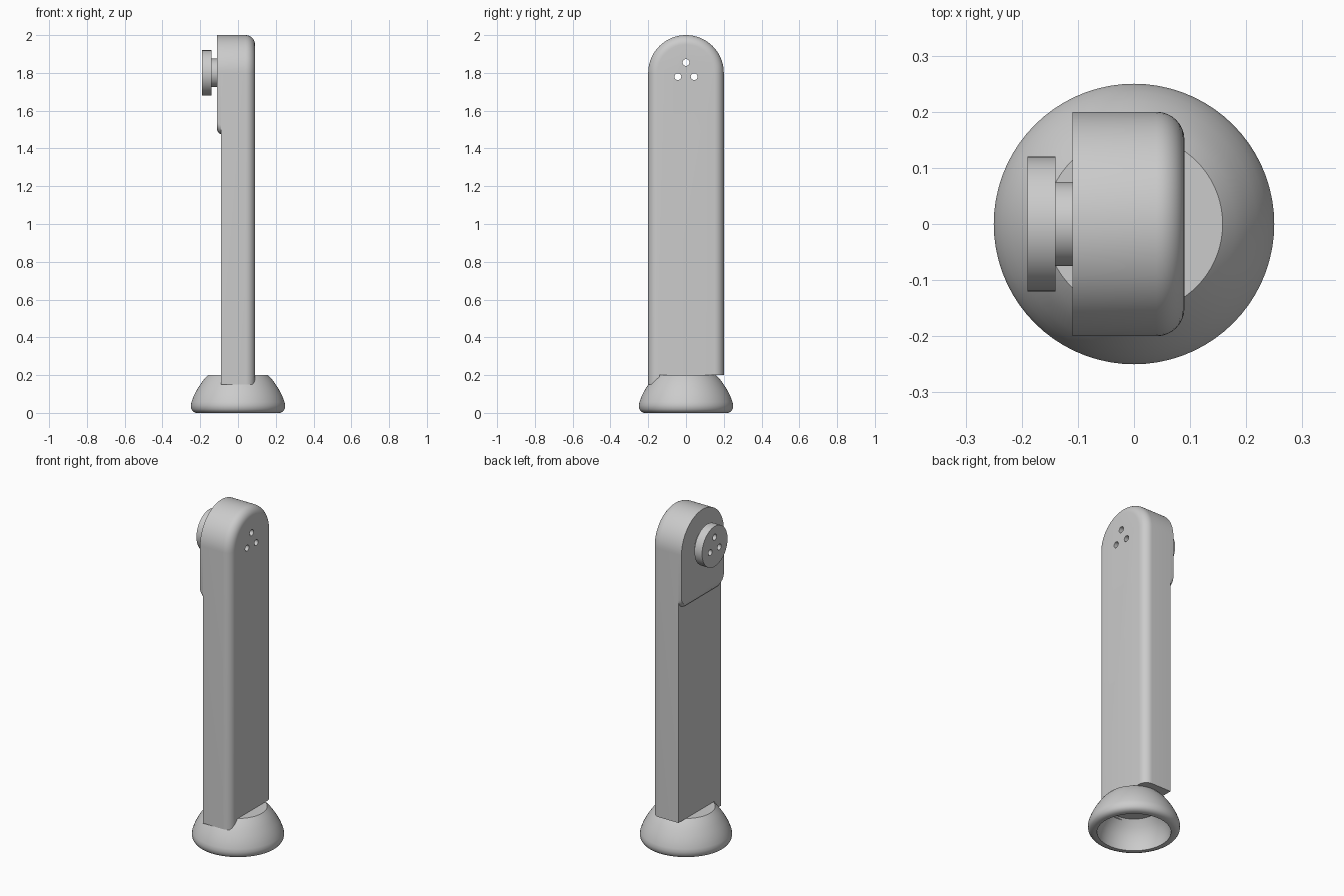
import bpy
import bmesh
from math import sin, cos, pi, radians
from mathutils import Matrix

cube = bpy.data.objects.get("Cube")
if cube:
    bpy.data.objects.remove(cube)

grey = bpy.data.materials.new("matte grey")
grey.use_nodes = True
grey.diffuse_color = (0.6, 0.6, 0.6, 1)
grey.node_tree.nodes["Principled BSDF"].inputs["Base Color"].default_value = (0.6, 0.6, 0.6, 1)

PIVOT_Z = 1.8


def finish(name, bm):
    bmesh.ops.recalc_face_normals(bm, faces=bm.faces)
    mesh = bpy.data.meshes.new(name)
    bm.to_mesh(mesh)
    bm.free()
    mesh.materials.append(grey)
    obj = bpy.data.objects.new(name, mesh)
    bpy.context.collection.objects.link(obj)
    return obj


def activate(obj):
    bpy.ops.object.select_all(action="DESELECT")
    obj.select_set(True)
    bpy.context.view_layer.objects.active = obj


def smooth(obj):
    activate(obj)
    bpy.ops.object.shade_smooth_by_angle(angle=radians(35))


def outline(r, bottom, corner=0):
    """Round-topped plate outline in (y, z), with optional rounded lower corners."""
    pts = [(r * cos(i * pi / 40), PIVOT_Z + r * sin(i * pi / 40)) for i in range(41)]
    if not corner:
        return pts + [(-r, bottom), (r, bottom)]
    for side, start in ((-1, pi), (1, 1.5 * pi)):
        for i in range(9):
            a = start + i * pi / 16
            pts.append((side * (r - corner) + corner * cos(a),
                        bottom + corner + corner * sin(a)))
    return pts


def loft(name, rings):
    """Skin a list of (x, outline) rings and cap both ends."""
    bm = bmesh.new()
    loops = [[bm.verts.new((x, y, z)) for y, z in pts] for x, pts in rings]
    for a, b in zip(loops, loops[1:]):
        for i in range(len(a)):
            j = (i + 1) % len(a)
            bm.faces.new((a[i], a[j], b[j], b[i]))
    bm.faces.new(loops[0])
    bm.faces.new(loops[-1])
    return finish(name, bm)


def add_disc(bm, x0, x1, r, y=0, z=PIVOT_Z, segments=64):
    place = Matrix.Translation(((x0 + x1) / 2, y, z)) @ Matrix.Rotation(pi / 2, 4, "Y")
    bmesh.ops.create_cone(bm, cap_ends=True, segments=segments, radius1=r,
                          radius2=r, depth=x1 - x0, matrix=place)


# Arm with a rounded edge on one side
edge = [(0.04 + 0.05 * sin(i * pi / 16), 0.15 + 0.05 * cos(i * pi / 16)) for i in range(9)]
arm = loft("arm", [(-0.09, outline(0.2, 0.2))] + [(x, outline(r, 0.2)) for x, r in edge])

# Raised pad behind the knob
pad = loft("head_pad", [(-0.11, outline(0.2, 1.495, 0.05)),
                        (-0.10, outline(0.2, 1.48, 0.05)),
                        (-0.09, outline(0.2, 1.475, 0.05))])

# Knob: narrow stem and wide cap
bm = bmesh.new()
add_disc(bm, -0.14, -0.11, 0.075)
stem = finish("knob_stem", bm)
bm = bmesh.new()
add_disc(bm, -0.19, -0.14, 0.12)
cap = finish("knob_cap", bm)

# Three holes through the whole head
bm = bmesh.new()
for y, z in ((0, 1.855), (0.043, 1.78), (-0.043, 1.78)):
    add_disc(bm, -0.3, 0.3, 0.018, y, z, 24)
cutter = finish("hole_cutter", bm)
cutter.hide_render = True
for part in (arm, pad, stem, cap):
    mod = part.modifiers.new("holes", "BOOLEAN")
    mod.operation = "DIFFERENCE"
    mod.solver = "EXACT"
    mod.object = cutter
    activate(part)
    bpy.ops.object.modifier_apply(modifier=mod.name)
    smooth(part)
bpy.data.objects.remove(cutter)

# Foot of the arm running down into the base on the front side
bm = bmesh.new()
low = [(-0.09, -0.2), (-0.09, -0.14), (0.09, -0.14), (0.09, -0.15)]
low += [(0.04 + 0.05 * cos(i * pi / 16), -0.15 - 0.05 * sin(i * pi / 16)) for i in range(1, 9)]
face = bm.faces.new([bm.verts.new((x, y, 0.15)) for x, y in low])
lifted = bmesh.ops.extrude_face_region(bm, geom=[face])["geom"]
bmesh.ops.translate(bm, vec=(0, 0, 0.05),
                    verts=[v for v in lifted if isinstance(v, bmesh.types.BMVert)])
smooth(finish("arm_foot", bm))

# Hollow domed base, spun from its wall profile
profile = [(0, 0.2), (0.158, 0.2), (0.18, 0.178), (0.2, 0.15), (0.219, 0.12),
           (0.235, 0.088), (0.246, 0.058), (0.25, 0.04), (0.247, 0.02),
           (0.238, 0.007), (0.222, 0), (0.2, 0), (0.198, 0.04), (0.185, 0.085),
           (0.165, 0.125), (0.135, 0.16), (0, 0.16)]
bm = bmesh.new()
verts = [bm.verts.new((r, 0, z)) for r, z in profile]
edges = [bm.edges.new(pair) for pair in zip(verts, verts[1:])]
bmesh.ops.spin(bm, geom=verts + edges, cent=(0, 0, 0), axis=(0, 0, 1),
               angle=2 * pi, steps=72)
bmesh.ops.remove_doubles(bm, verts=bm.verts, dist=0.0005)
smooth(finish("base", bm))
